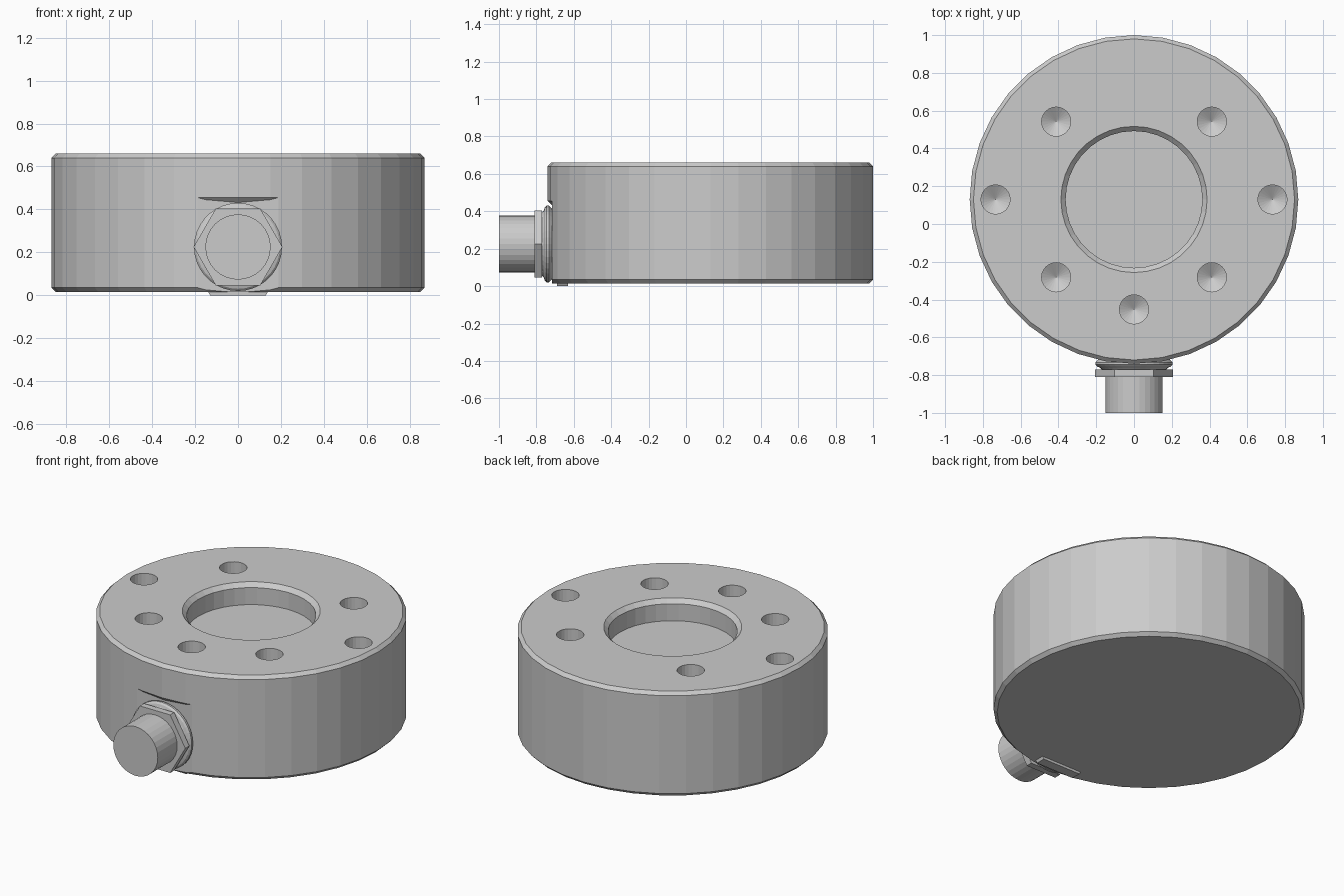
import bpy, math
from mathutils import Matrix

if "Cube" in bpy.data.objects:
    bpy.data.objects.remove(bpy.data.objects["Cube"])

CY = 0.13          # body axis y
CZ = 0.225         # connector axis z


def lathe(name, profile, segs, loc, along_y=False, phase=0.0):
    """Closed solid from (radius, height) points; r = 0 makes a pole.
    along_y points the axis toward -y."""
    verts, faces, rings = [], [], []
    for r, h in profile:
        if r == 0:
            rings.append([len(verts)] * segs)
            verts.append((0, 0, h))
        else:
            rings.append(list(range(len(verts), len(verts) + segs)))
            for i in range(segs):
                a = phase + 2 * math.pi * i / segs
                verts.append((r * math.cos(a), r * math.sin(a), h))
    for a, b in zip(rings, rings[1:]):
        for i in range(segs):
            j = (i + 1) % segs
            faces.append(list(dict.fromkeys((a[i], a[j], b[j], b[i]))))
    if profile[0][0]:
        faces.append(rings[0][::-1])
    if profile[-1][0]:
        faces.append(rings[-1])
    me = bpy.data.meshes.new(name)
    me.from_pydata(verts, [], faces)
    m = Matrix.Translation(loc)
    if along_y:
        m = m @ Matrix.Rotation(math.pi / 2, 4, 'X')
    me.transform(m)
    ob = bpy.data.objects.new(name, me)
    bpy.context.collection.objects.link(ob)
    return ob


def cut(ob, cutter):
    """Apply a boolean difference and remove the cutter."""
    mod = ob.modifiers.new("cut", 'BOOLEAN')
    mod.operation, mod.solver, mod.object = 'DIFFERENCE', 'EXACT', cutter
    bpy.context.view_layer.objects.active = ob
    bpy.ops.object.modifier_apply(modifier=mod.name)
    bpy.data.objects.remove(cutter)


# Round body with chamfered rims and a shallow centre recess
body = lathe("sensor_body", [
    (0.85, 0.015), (0.87, 0.035), (0.87, 0.64), (0.85, 0.66),
    (0.387, 0.66), (0.362, 0.635), (0.362, 0.53)], 36, (0, CY, 0))

# Flat seat for the connector, topped by a sloped ledge
bpy.ops.mesh.primitive_cube_add(size=1, location=(0, -0.917, 0.2))
seat = bpy.context.object
seat.name = "seat_cutter"
seat.scale = (0.8, 0.4, 0.6)
bpy.ops.object.transform_apply(location=True, rotation=False, scale=True)
ledge = lathe("ledge_cutter", [(0.67, 0.255), (1.07, 0.655)], 36, (0, CY, 0))
cut(seat, ledge)
cut(body, seat)

# Drilled mounting holes with conical bottoms
holes = [(s * x, y) for s in (-1, 1)
         for x, y in ((0.412, 0.542), (0.733, CY), (0.412, -0.282))]
for x, y in holes + [(0, -0.452)]:
    cut(body, lathe("hole_cutter", [(0, 0.315), (0.077, 0.36), (0.077, 0.75)],
                    24, (x, y, 0)))

# Connector: heights run outward along -y
base = (0, 0, CZ)
lathe("inner_nut", [(0.26, 0.63), (0.26, 0.69)], 6, base, True)
lathe("seal_ring", [(0.17, 0.70), (0.195, 0.722), (0.205, 0.732),
                    (0.205, 0.745), (0.195, 0.755), (0.18, 0.76),
                    (0.165, 0.775)], 36, base, True)
lathe("hex_nut", [(0.207, 0.77), (0.207, 0.81)], 6, base, True)
lathe("connector_barrel", [(0.152, 0.80), (0.152, 1.0)], 32, base, True)
